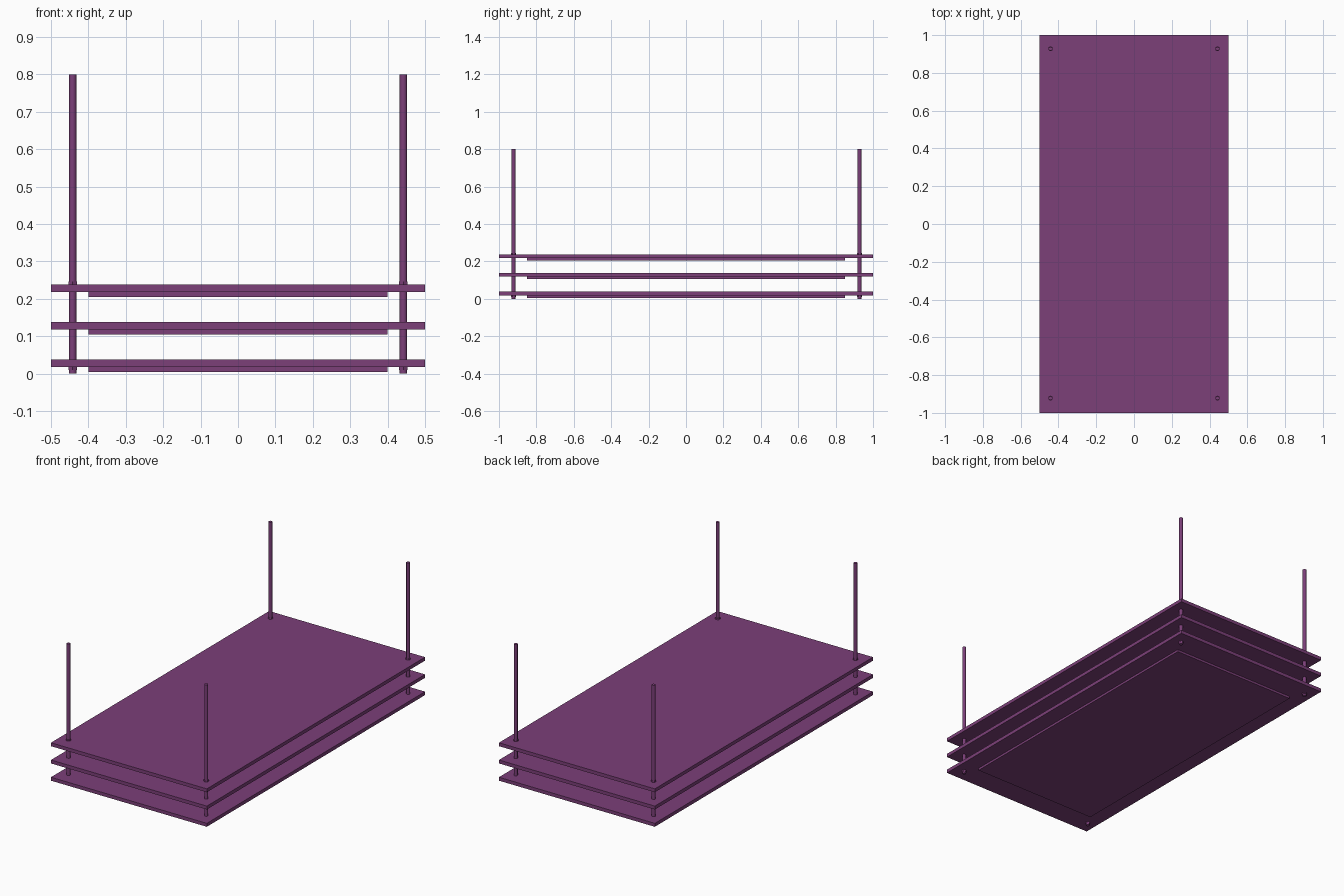
import bpy

if "Cube" in bpy.data.objects:
    bpy.data.objects.remove(bpy.data.objects["Cube"])

purple = bpy.data.materials.new("purple")
purple.diffuse_color = (0.2, 0.05, 0.19, 1)
purple.use_nodes = True
purple.node_tree.nodes["Principled BSDF"].inputs["Base Color"].default_value = purple.diffuse_color


def box(name, sx, sy, z0, z1):
    bpy.ops.mesh.primitive_cube_add(size=1, location=(0, 0, (z0 + z1) / 2))
    ob = bpy.context.object
    ob.name = name
    ob.scale = (sx, sy, z1 - z0)
    bpy.ops.object.transform_apply(location=False, rotation=False, scale=True)
    ob.data.materials.append(purple)


def rod(name, x, y, r, z0, z1, sides, smooth):
    bpy.ops.mesh.primitive_cylinder_add(vertices=sides, radius=r, depth=z1 - z0,
                                        location=(x, y, (z0 + z1) / 2))
    ob = bpy.context.object
    ob.name = name
    ob.data.materials.append(purple)
    if smooth:
        bpy.ops.object.shade_smooth_by_angle()


# Three stacked shelves, each with a smaller panel underneath
for i in range(3):
    z = i * 0.1
    box(f"shelf_{i + 1}", 1.0, 2.0, z + 0.018, z + 0.038)
    box(f"under_panel_{i + 1}", 0.8, 1.7, z + 0.005, z + 0.018)

# Corner rods with nuts below the bottom shelf and above the top shelf
for x in (-0.442, 0.442):
    for y in (-0.922, 0.928):
        rod("corner_rod", x, y, 0.01, 0, 0.8, 24, True)
        rod("lower_nut", x, y, 0.0135, 0.01, 0.018, 6, False)
        rod("upper_nut", x, y, 0.0135, 0.238, 0.246, 6, False)
